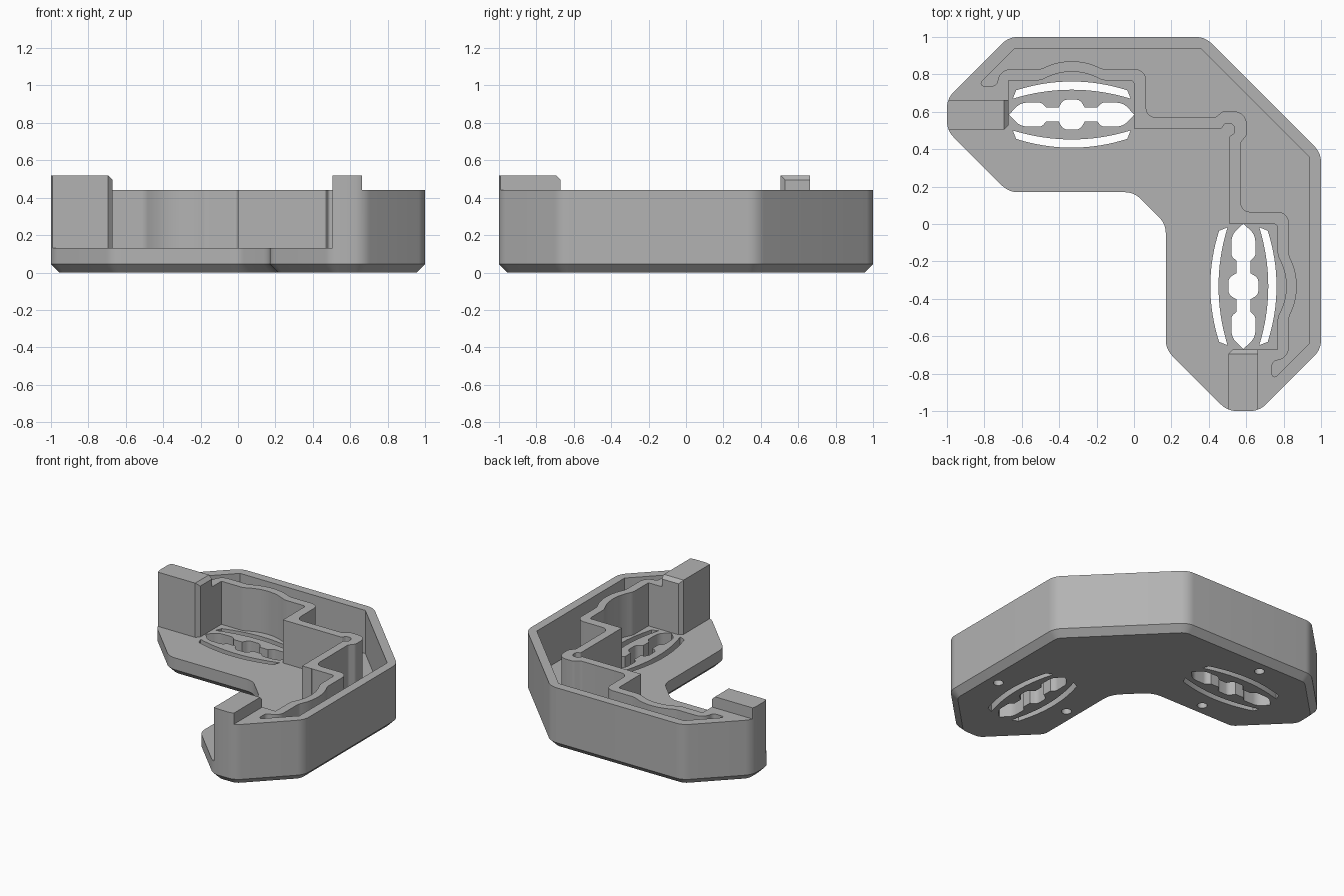
import bpy, bmesh, math
from mathutils import Vector

if "Cube" in bpy.data.objects:
    bpy.data.objects.remove(bpy.data.objects["Cube"], do_unlink=True)

FLOOR, RIM, BLOCK_TOP = 0.13, 0.44, 0.52
ARM = (-0.333, 0.585)  # centre of the opening in the left arm

grey = bpy.data.materials.new("plain grey")
grey.use_nodes = True
grey.diffuse_color = (0.45, 0.45, 0.45, 1)
grey.node_tree.nodes["Principled BSDF"].inputs["Base Color"].default_value = grey.diffuse_color


def swap(pts):
    """Reflect points across the diagonal, which swaps the two arms."""
    return [(p[1], p[0], *p[2:]) for p in pts]


def both_arms(half):
    """Close a half profile with its reflection, sharing points on the diagonal."""
    return half + swap([p for p in reversed(half) if p[0] != p[1]])


def fillet(pts, steps=7):
    """Turn (x, y, radius) corners into a polyline with round corners."""
    out = []
    for i, (x, y, *r) in enumerate(pts):
        here = Vector((x, y))
        if not r:
            out.append(here)
            continue
        a = (Vector(pts[i - 1][:2]) - here).normalized()
        b = (Vector(pts[(i + 1) % len(pts)][:2]) - here).normalized()
        half = a.angle(b) / 2
        centre = here + (a + b).normalized() * (r[0] / math.sin(half))
        start = here + a * (r[0] / math.tan(half)) - centre
        end = here + b * (r[0] / math.tan(half)) - centre
        sweep = start.angle(end)
        for k in range(steps + 1):
            t = k / steps
            out.append(centre + (start * math.sin((1 - t) * sweep)
                                 + end * math.sin(t * sweep)) / math.sin(sweep))
    return out


def prism(name, pts, z0, z1, chamfer=None):
    """Extrude a profile; chamfer is (edge test, width)."""
    bm = bmesh.new()
    face = bm.faces.new([bm.verts.new((x, y, z0)) for x, y in fillet(pts)])
    top = bmesh.ops.extrude_face_region(bm, geom=[face])["geom"]
    bmesh.ops.translate(bm, vec=(0, 0, z1 - z0),
                        verts=[v for v in top if isinstance(v, bmesh.types.BMVert)])
    bmesh.ops.recalc_face_normals(bm, faces=bm.faces)
    if chamfer:
        test, width = chamfer
        edges = [e for e in bm.edges if test(*[v.co for v in e.verts])]
        bmesh.ops.bevel(bm, geom=edges, offset=width, segments=1, affect="EDGES")
    mesh = bpy.data.meshes.new(name)
    bm.to_mesh(mesh)
    bm.free()
    mesh.materials.append(grey)
    obj = bpy.data.objects.new(name, mesh)
    bpy.context.collection.objects.link(obj)
    return obj


def combine(target, tool, operation):
    """Apply a boolean and discard the tool."""
    mod = target.modifiers.new("combine", "BOOLEAN")
    mod.operation, mod.object, mod.solver = operation, tool, "EXACT"
    bpy.context.view_layer.objects.active = target
    bpy.ops.object.modifier_apply(modifier=mod.name)
    bpy.data.objects.remove(tool, do_unlink=True)


def bulge(base, apex, r):
    """Shallow bow in a wall beside the opening."""
    x = ARM[0]
    return [(x + 0.165, base, 0.08), (x, apex, r), (x - 0.165, base, 0.08)]


# Solid stock, trimmed to the outline at the end
stock = [(-1.3, -1.3), (1.3, -1.3), (1.3, 1.3), (-1.3, 1.3)]
body = prism("corner_tray", stock, -0.2, RIM)

# Open tray on the inner side of the bend
tray = [(0.538, 0.538, 0.03), (0.485, 0.538, 0.015), (0.468, 0.51, 0.01),
        (0, 0.51), (0, 0.768, 0.02), *bulge(0.768, 0.85, 0.3),
        (-0.67, 0.768), (-0.67, 0.64), (-0.72, 0.64), (-0.72, 0.58),
        (-1.5, 0.58), (-1.5, -1.5)]
combine(body, prism("tray_cutter", both_arms(tray), FLOOR, 1), "DIFFERENCE")

# Channel between the outer rim and the inner wall
outer_half = [(0.357, 0.937), (-0.64, 0.937)]
inner_half = [(-0.838, 0.738, 0.015), (-0.735, 0.738, 0.03), (-0.715, 0.828, 0.07),
              *reversed(bulge(0.828, 0.905, 0.33)), (0.065, 0.828, 0.06),
              (0.065, 0.57, 0.05), (0.435, 0.57, 0.03), (0.475, 0.603, 0.03),
              (0.603, 0.603, 0.07)]
channel = both_arms(outer_half + inner_half)
combine(body, prism("channel_cutter", channel, FLOOR, 1), "DIFFERENCE")


# End blocks with chamfered inner ends
def block_edge(i):
    """Edges of the block's inner end, on top and on the open side."""
    def test(a, b):
        at_end = min(abs(p[i] + 0.67) for p in (a, b)) < 0.001 and abs(a[i] - b[i]) < 0.001
        on_top = min(a.z, b.z) > BLOCK_TOP - 0.001
        open_side = max(a[1 - i], b[1 - i]) < 0.51
        return at_end and (on_top or open_side)
    return test


block = [(-1.2, 0.505), (-0.67, 0.505), (-0.67, 0.662), (-1.2, 0.662)]
for i, pts in enumerate((block, swap(block))):
    combine(body, prism("end_block", pts, 0.1, BLOCK_TOP, (block_edge(i), 0.024)), "UNION")

# Outline with a chamfered foot
outline = [(x, y, 0.12) for x, y in
           ((0.38, 1), (-0.67, 1), (-1, 0.67), (-1, 0.5), (-0.67, 0.17), (0, 0.17))]
foot = (lambda a, b: max(a.z, b.z) < 0.001, 0.045)
combine(body, prism("outline_shape", both_arms(outline), 0, 1, foot), "INTERSECT")

# Lobed opening, curved slots and blind screw holes, the same in each arm
quarter = [(-0.335, 0), (-0.275, 0.063, 0.08), (-0.16, 0.065, 0.04),
           (-0.137, 0.037), (-0.07, 0.037), (-0.045, 0.08, 0.04)]
upper = quarter + [(-p[0], *p[1:]) for p in reversed(quarter)]
lobes = upper + [(p[0], -p[1], *p[2:]) for p in reversed(upper[1:-1])]
ts = [k / 8 - 1 for k in range(17)]
slot = [(0.297 * t, 0.177 - 0.047 * t * t) for t in ts]
slot += [(0.315 * t, 0.133 - 0.048 * t * t) for t in reversed(ts)]
hole = [(0.033 * math.cos(math.tau * k / 24), 0.29 + 0.033 * math.sin(math.tau * k / 24))
        for k in range(24)]

cuts = [(lobes, 1, 1)] + [(shape, side, top) for shape, top in ((slot, 1), (hole, 0.07))
                          for side in (1, -1)]
for shape, side, top in cuts:
    placed = [(p[0] + ARM[0], p[1] * side + ARM[1], *p[2:]) for p in shape]
    for pts in (placed, swap(placed)):
        combine(body, prism("opening_cutter", pts, -0.1, top), "DIFFERENCE")

# Smooth fillets, sharp edges
bpy.ops.object.select_all(action="DESELECT")
body.select_set(True)
bpy.context.view_layer.objects.active = body
bpy.ops.object.shade_smooth_by_angle(angle=math.radians(25))
